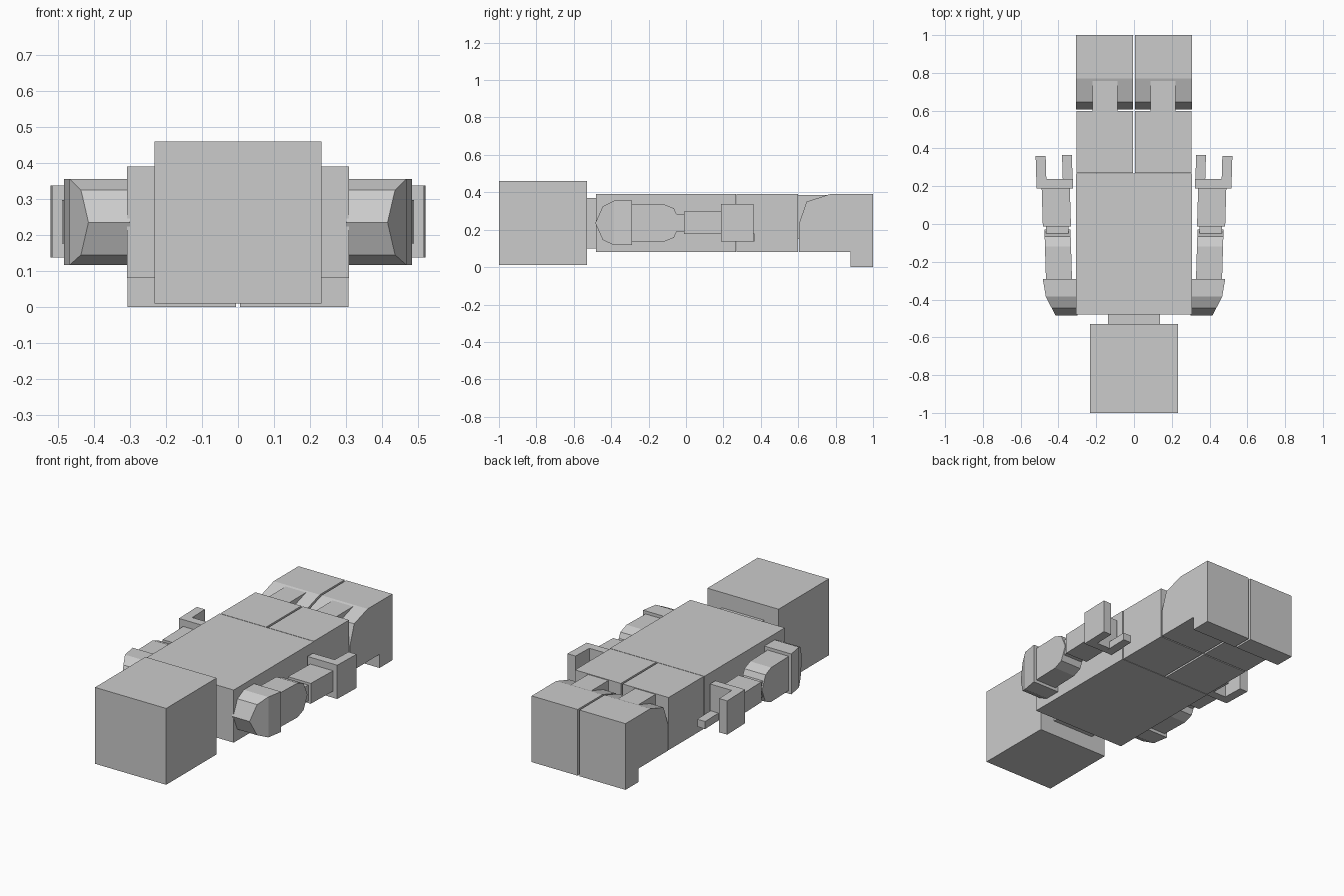
import bpy, bmesh

if "Cube" in bpy.data.objects:
    bpy.data.objects.remove(bpy.data.objects["Cube"])

SPLAY = 0.03  # arms drift slightly outwards along their length


def prism(name, profile, inner, outer, side=1, shear=0.0):
    """Extrude a (y, z) profile along x; outer may be a function of y."""
    out = outer if callable(outer) else (lambda y: outer)
    bm = bmesh.new()
    a = [bm.verts.new((side * (inner + shear * y), y, z)) for y, z in profile]
    b = [bm.verts.new((side * (out(y) + shear * y), y, z)) for y, z in profile]
    n = len(profile)
    bm.faces.new(a)
    bm.faces.new(b)
    for i in range(n):
        j = (i + 1) % n
        bm.faces.new((a[i], a[j], b[j], b[i]))
    bmesh.ops.recalc_face_normals(bm, faces=bm.faces)
    mesh = bpy.data.meshes.new(name)
    bm.to_mesh(mesh)
    bm.free()
    ob = bpy.data.objects.new(name, mesh)
    bpy.context.collection.objects.link(ob)
    return ob


def box(name, x, y, z, side=1, shear=0.0):
    rect = [(y[0], z[0]), (y[1], z[0]), (y[1], z[1]), (y[0], z[1])]
    return prism(name, rect, x[0], x[1], side, shear)


# Head, neck and torso
box("head", (-0.232, 0.232), (-1.0, -0.53), (0.01, 0.46))
box("neck", (-0.137, 0.137), (-0.54, -0.47), (0.10, 0.37))
box("torso", (-0.308, 0.308), (-0.48, 0.268), (0.08, 0.39))

shin = [(0.605, 0.08), (0.605, 0.235), (0.645, 0.35), (0.77, 0.39),
        (1.0, 0.39), (1.0, 0.0), (0.88, 0.0), (0.88, 0.08)]
shoulder_front = [(-0.385, 0.117), (-0.445, 0.145), (-0.485, 0.235),
                  (-0.445, 0.325), (-0.385, 0.355)]
shoulder_back = [(-0.385, 0.117), (-0.385, 0.355), (-0.29, 0.355), (-0.29, 0.117)]
upper_arm = [(-0.30, 0.135), (-0.12, 0.135), (-0.065, 0.157), (-0.03, 0.235),
             (-0.065, 0.315), (-0.12, 0.337), (-0.30, 0.337)]

for side, tag in ((1, "right"), (-1, "left")):
    # Leg: thigh, knee hinge, shin with foot
    box(f"thigh_{tag}", (0.006, 0.305), (0.271, 0.598), (0.08, 0.39), side)
    box(f"knee_{tag}", (0.087, 0.22), (0.56, 0.80), (0.15, 0.386), side)
    prism(f"shin_{tag}", shin, 0.006, 0.306, side)

    # Shoulder pad with a chamfered outer side
    prism(f"shoulder_cap_{tag}", shoulder_front, 0.30,
          lambda y: 0.467 + 0.52 * (y + 0.385), side)
    prism(f"shoulder_{tag}", shoulder_back, 0.30,
          lambda y: 0.467 + 0.17 * (y + 0.385), side)

    # Arm
    prism(f"upper_arm_{tag}", upper_arm, 0.337, 0.475, side, SPLAY)
    box(f"elbow_{tag}", (0.347, 0.467), (-0.10, 0.02), (0.19, 0.283), side, SPLAY)
    box(f"forearm_{tag}", (0.334, 0.483), (-0.012, 0.20), (0.177, 0.297), side, SPLAY)

    # Hand: palm, tall finger plate, low thumb
    box(f"palm_{tag}", (0.316, 0.51), (0.187, 0.237), (0.138, 0.337), side, SPLAY)
    box(f"fingers_{tag}", (0.457, 0.51), (0.187, 0.36), (0.138, 0.337), side, SPLAY)
    box(f"thumb_{tag}", (0.318, 0.37), (0.22, 0.365), (0.136, 0.18), side, SPLAY)
